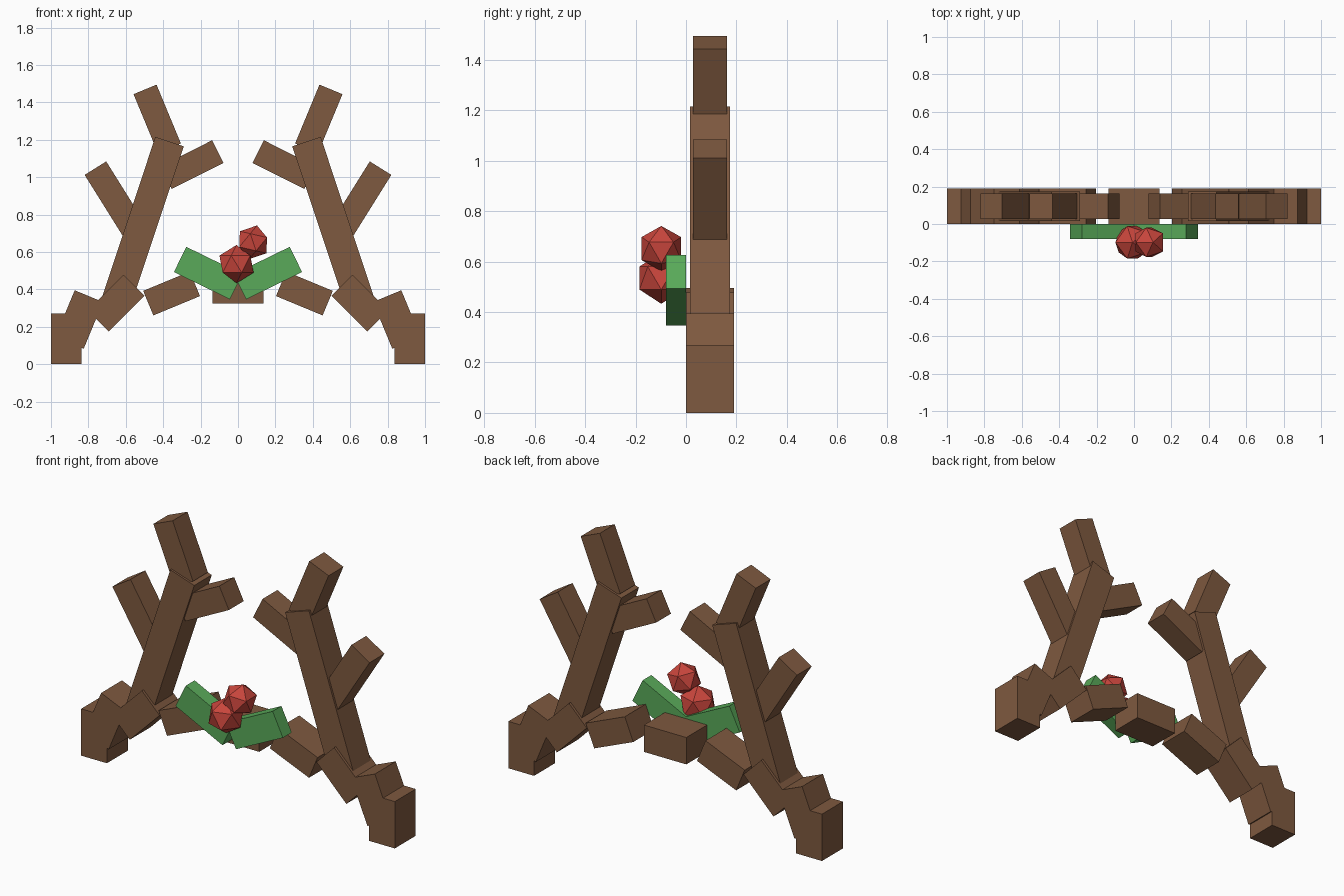
import bpy
from math import radians, pi

cube = bpy.data.objects.get("Cube")
if cube:
    bpy.data.objects.remove(cube, do_unlink=True)


def material(name, rgb):
    mat = bpy.data.materials.new(name)
    mat.use_nodes = True
    colour = (*rgb, 1)
    mat.diffuse_color = colour
    mat.node_tree.nodes["Principled BSDF"].inputs["Base Color"].default_value = colour
    return mat


brown = material("wood brown", (0.21, 0.1, 0.05))
green = material("leaf green", (0.1, 0.4, 0.1))
red = material("berry red", (0.58, 0.06, 0.045))


def box(name, x, z, width, length, y0, y1, tilt, mat):
    """Block centred at x, z; its long axis leans toward +x by tilt degrees."""
    bpy.ops.mesh.primitive_cube_add(size=1, location=(x, (y0 + y1) / 2, z))
    ob = bpy.context.object
    ob.name = name
    ob.scale = (width, y1 - y0, length)
    ob.rotation_euler = (0, radians(tilt), 0)
    ob.data.materials.append(mat)


def pair(name, x, z, width, length, y0, y1, tilt, mat=brown):
    """Mirrored left (+x) and right (-x) blocks."""
    box("left_" + name, x, z, width, length, y0, y1, tilt, mat)
    box("right_" + name, -x, z, width, length, y0, y1, -tilt, mat)


# Headband arch, from the ends to the middle
pair("band_end", 0.918, 0.135, 0.164, 0.27, 0, 0.19, 0)
pair("band_lower", 0.849, 0.239, 0.164, 0.27, 0, 0.19, -22.5)
pair("band_upper", 0.652, 0.326, 0.16, 0.27, 0, 0.19, -45)
pair("band_inner", 0.355, 0.378, 0.142, 0.27, 0, 0.19, -67.5)
box("band_middle", 0, 0.403, 0.27, 0.155, 0, 0.19, 0, brown)

# Antler beams and their tines
pair("antler_beam", 0.508, 0.763, 0.16, 0.9, 0.015, 0.175, -18.4)
pair("top_tine", 0.432, 1.312, 0.133, 0.34, 0.027, 0.162, 22.5)
pair("inner_tine", 0.246, 1.067, 0.136, 0.31, 0.027, 0.162, -63.4)
pair("outer_tine", 0.651, 0.87, 0.136, 0.42, 0.027, 0.162, 32)

# Leaves
pair("leaf", 0.16, 0.487, 0.15, 0.333, -0.08, 0, 64, green)

# Berries
for name, x, z, radius, lean in (("lower_berry", -0.008, 0.535, 0.102, 0),
                                 ("upper_berry", 0.081, 0.652, 0.092, -13)):
    bpy.ops.mesh.primitive_ico_sphere_add(subdivisions=1, radius=radius,
                                          location=(x, -0.098, z),
                                          rotation=(0, radians(lean), pi))
    berry = bpy.context.object
    berry.name = name
    berry.data.materials.append(red)
